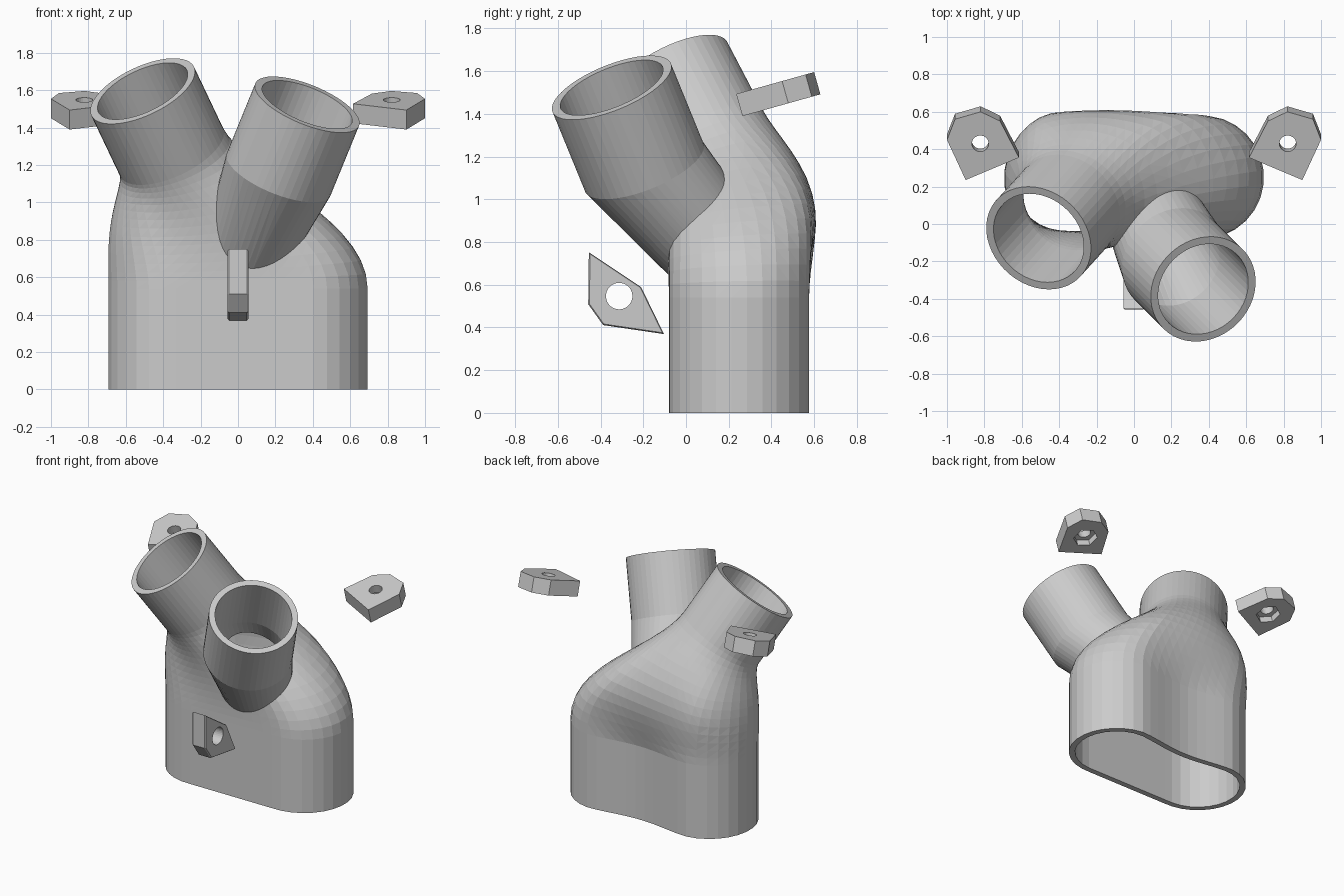
import bpy, bmesh, math
from mathutils import Vector as V

if "Cube" in bpy.data.objects:
    bpy.data.objects.remove(bpy.data.objects["Cube"])

SEG = 48
WALL = 0.042
grey = bpy.data.materials.new("plain grey")
grey.diffuse_color = (0.6, 0.6, 0.6, 1)
grey.use_nodes = True
grey.node_tree.nodes["Principled BSDF"].inputs["Base Color"].default_value = grey.diffuse_color


def finish(name, bm):
    bmesh.ops.recalc_face_normals(bm, faces=bm.faces)
    me = bpy.data.meshes.new(name)
    bm.to_mesh(me)
    bm.free()
    me.materials.append(grey)
    ob = bpy.data.objects.new(name, me)
    bpy.context.collection.objects.link(ob)
    return ob


def loft(name, rings):
    """Closed solid through a list of equal-length point rings."""
    bm = bmesh.new()
    rows = [[bm.verts.new(p) for p in r] for r in rings]
    n = len(rows[0])
    for a, b in zip(rows, rows[1:]):
        for i in range(n):
            j = (i + 1) % n
            bm.faces.new((a[i], a[j], b[j], b[i]))
    bm.faces.new(rows[0][::-1])
    bm.faces.new(rows[-1])
    bmesh.ops.triangulate(bm, faces=bm.faces)
    return finish(name, bm)


def boolean(ob, cutter, op):
    m = ob.modifiers.new(op.lower(), 'BOOLEAN')
    m.operation, m.solver, m.object = op, 'EXACT', cutter
    bpy.context.view_layer.objects.active = ob
    bpy.ops.object.modifier_apply(modifier=m.name)
    bpy.data.objects.remove(cutter)


def angles(n=SEG):
    return [2 * math.pi * (i + 0.5) / n for i in range(n)]


def ring(c, n, r, count=SEG):
    n = V(n).normalized()
    u = (V((1, 0, 0)) - n * n.x).normalized()
    v = n.cross(u)
    return [V(c) + u * r * math.cos(a) + v * r * math.sin(a) for a in angles(count)]


def base_ring(z, w):
    """Rounded slot outline, points evenly spaced along it."""
    r, half = 0.33 - w, 0.365
    arc = math.pi * r / 2
    pts = []
    for a in angles():
        c, s = math.cos(a), math.sin(a)
        d = math.atan2(abs(s), abs(c)) / (math.pi / 2) * (arc + half)
        if d < arc:
            x, y = half + r * math.cos(d / r), r * math.sin(d / r)
        else:
            x, y = half + arc - d, r
        pts.append(V((math.copysign(x, c), 0.25 + math.copysign(y, s), z)))
    return pts


def dented(row, depth):
    """Shallow hollow along the middle of the back."""
    out = []
    for p in row:
        k = math.cos(math.pi * p.x / 0.9) ** 2 if p.y > 0.25 and abs(p.x) < 0.45 else 0
        out.append(p - V((0, depth * k, 0)))
    return out


# Main duct: straight base that sweeps into the left pipe
NA = V((-0.39, -0.43, 0.82)).normalized()
TOP_A = V((-0.51, -0.075, 1.595))


def body(name, w, ext):
    low = base_ring(0.54, w)
    kink = ring(TOP_A - NA * 0.4, NA, 0.304 - w)
    rings = [dented(base_ring(-ext, w), 0.045)]
    for k in range(15):
        t = k / 14
        row = []
        for p, q in zip(low, kink):
            h = 0.32 * (q - p).length
            p1 = p + V((0, 0, h))
            p2 = q - NA * max(0.06, h - 0.1)
            b = p * (1-t)**3 + p1 * 3*t*(1-t)**2 + p2 * 3*t*t*(1-t) + q * t**3
            swell = math.sin(math.pi * t) ** 2
            b.y += 0.085 * swell * max(0, (p.y - 0.25) / 0.33)
            b.x += 0.03 * swell * min(0, p.x / 0.695)
            row.append(b)
        rings.append(dented(row, 0.045 * max(0, 1 - t / 0.4) ** 2))
    rings.append(ring(TOP_A + NA * ext, NA, 0.304 - w))
    return loft(name, rings)


# Right pipe: straight mouth, then a narrowing elbow into the body
NB = V((0.354, -0.354, 0.865)).normalized()
TOP_B = V((0.37, -0.348, 1.523))
NE = V((0.2, -0.55, 0.8)).normalized()


def branch(name, w, ext):
    end = V((0.06, 0.13, 0.775))
    return loft(name, [ring(end - NE * ext, NE, 0.245 - w),
                       ring(end, NE, 0.245 - w),
                       ring(TOP_B - NB * 0.43, NB, 0.30 - w),
                       ring(TOP_B + NB * ext, NB, 0.30 - w)])


duct = body("split_duct", 0, 0)
boolean(duct, branch("branch_outer", 0, 0), 'UNION')
boolean(duct, body("body_bore", WALL, 0.06), 'DIFFERENCE')
boolean(duct, branch("branch_bore", WALL, 0.06), 'DIFFERENCE')


# Mounting tabs behind, tilted, with screw hole and hexagonal nut pocket
N = V((0, -0.27, 0.96)).normalized()
OUTLINE = [(0.615, 0.355), (0.90, 0.235), (1.0, 0.45), (0.957, 0.56), (0.82, 0.60), (0.716, 0.55)]


def rear_tab(name, side):
    top = [V((side * x, y, 1.495 + 0.28 * (y - 0.24))) for x, y in OUTLINE]
    tab = loft(name, [[p - N * 0.108 for p in top], top])
    c = V((side * 0.822, 0.43, 1.548))
    boolean(tab, loft("hole", [ring(c + N * d, N, 0.045, 24) for d in (-0.2, 0.1)]), 'DIFFERENCE')
    boolean(tab, loft("pocket", [ring(c + N * d, N, 0.085, 6) for d in (-0.2, -0.06)]), 'DIFFERENCE')


rear_tab("rear_tab_right", 1)
rear_tab("rear_tab_left", -1)

# Upright front tab with bevelled edges and a cross hole
SIDE = [(-0.455, 0.752), (-0.21, 0.589), (-0.103, 0.369), (-0.388, 0.411), (-0.458, 0.509)]
tab = loft("front_tab", [[V((x, -0.31 + (y + 0.31) * k, 0.54 + (z - 0.54) * k)) for y, z in SIDE]
                         for x, k in ((-0.055, 0.96), (-0.047, 1), (0.047, 1), (0.055, 0.96))])
hole = loft("hole", [[V((x, -0.313 + 0.062 * math.cos(a), 0.547 + 0.062 * math.sin(a)))
                      for a in angles(32)] for x in (-0.2, 0.2)])
boolean(tab, hole, 'DIFFERENCE')
